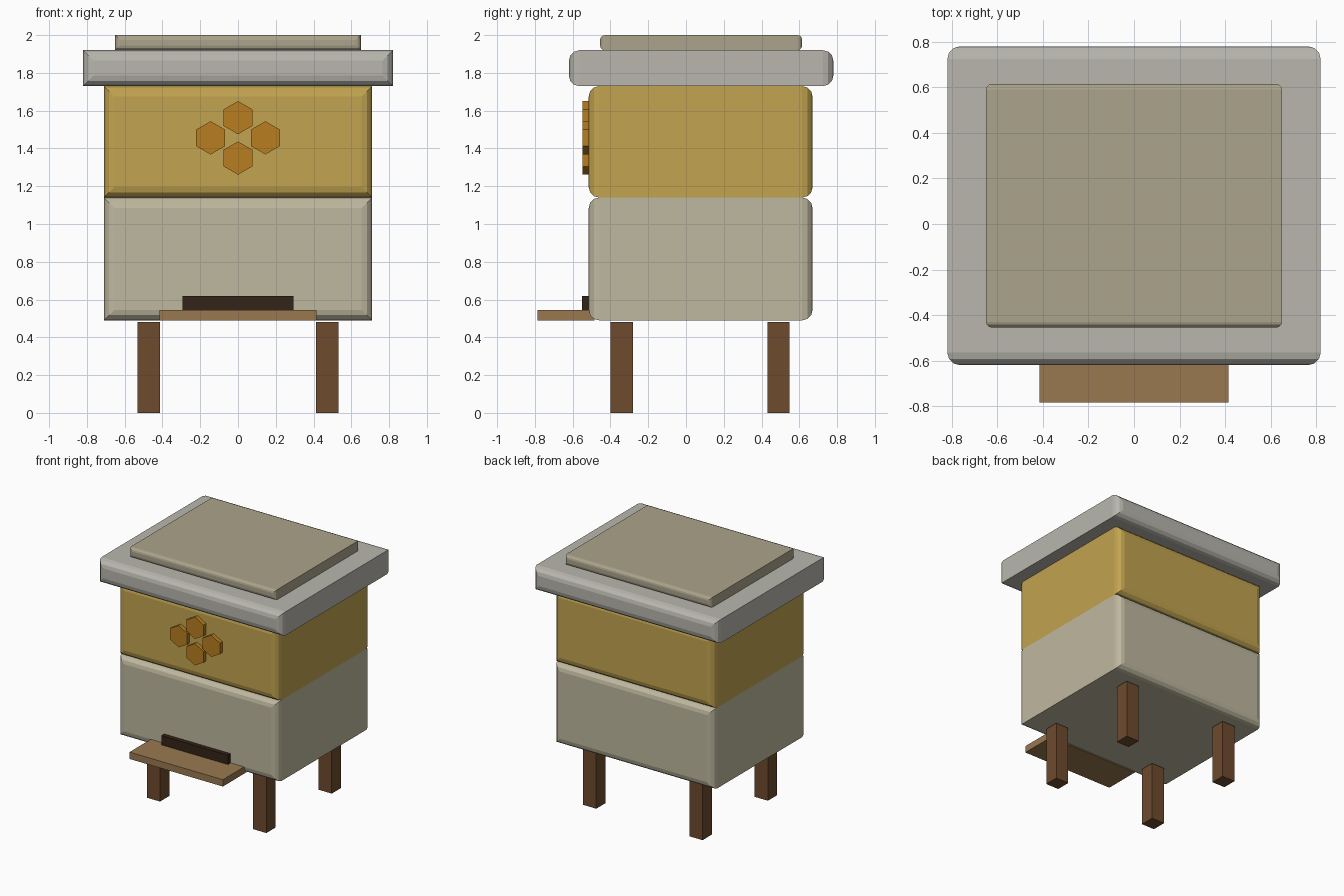
import bpy, bmesh
from math import sin, cos, pi, radians

if "Cube" in bpy.data.objects:
    bpy.data.objects.remove(bpy.data.objects["Cube"])


def material(name, rgb):
    m = bpy.data.materials.new(name)
    m.diffuse_color = (*rgb, 1)
    m.use_nodes = True
    m.node_tree.nodes["Principled BSDF"].inputs["Base Color"].default_value = m.diffuse_color
    return m


CREAM = material("cream_paint", (0.52, 0.48, 0.35))
GOLD = material("gold_paint", (0.54, 0.37, 0.08))
HONEY = material("honey", (0.48, 0.21, 0.015))
LID = material("lid_grey", (0.48, 0.47, 0.42))
CAP = material("cap_stone", (0.41, 0.37, 0.26))
BOARD = material("light_wood", (0.32, 0.19, 0.08))
WOOD = material("dark_wood", (0.155, 0.07, 0.027))
DARK = material("dark_slot", (0.033, 0.017, 0.009))


def loft(name, rings, mat):
    """Skin a list of equal-length (x, y, z) rings and cap both ends."""
    bm = bmesh.new()
    loops = [[bm.verts.new(p) for p in ring] for ring in rings]
    n = len(loops[0])
    for a, b in zip(loops, loops[1:]):
        for i in range(n):
            j = (i + 1) % n
            bm.faces.new((a[i], a[j], b[j], b[i]))
    bm.faces.new(loops[0])
    bm.faces.new(loops[-1])
    bmesh.ops.recalc_face_normals(bm, faces=bm.faces)
    me = bpy.data.meshes.new(name)
    bm.to_mesh(me)
    bm.free()
    me.materials.append(mat)
    ob = bpy.data.objects.new(name, me)
    bpy.context.collection.objects.link(ob)
    return ob


def slab(name, x, y, z, mat, r=0.0, seg=3):
    """Box whose front and back rims are rounded with mitred corners."""
    def ring(yy, inset):
        x0, x1, z0, z1 = x[0] + inset, x[1] - inset, z[0] + inset, z[1] - inset
        return [(x0, yy, z0), (x1, yy, z0), (x1, yy, z1), (x0, yy, z1)]
    if r == 0:
        return loft(name, [ring(y[0], 0), ring(y[1], 0)], mat)
    arc = [(r * (1 - cos(k * pi / 2 / seg)), r * (1 - sin(k * pi / 2 / seg)))
           for k in range(seg + 1)]
    rings = [ring(y[0] + d, i) for d, i in arc]
    rings += [ring(y[1] - d, i) for d, i in reversed(arc)]
    return loft(name, rings, mat)


# Stacked hive boxes and roof
slab("brood_box", (-0.71, 0.71), (-0.515, 0.67), (0.49, 1.14), CREAM, 0.055)
slab("honey_box", (-0.71, 0.71), (-0.515, 0.67), (1.14, 1.73), GOLD, 0.055)
slab("roof", (-0.82, 0.82), (-0.62, 0.78), (1.73, 1.92), LID, 0.055)
slab("roof_cap", (-0.65, 0.65), (-0.455, 0.615), (1.92, 2.0), CAP, 0.025)

# Landing board and entrance slot
slab("landing_board", (-0.415, 0.415), (-0.785, -0.485), (0.49, 0.545), BOARD)
slab("entrance_slot", (-0.295, 0.295), (-0.55, -0.49), (0.545, 0.62), DARK)

# Legs
for side, sx in (("left", -0.473), ("right", 0.473)):
    for end, y in (("front", -0.34), ("back", 0.49)):
        slab(f"{end}_{side}_leg", (sx - 0.059, sx + 0.059),
             (y - 0.059, y + 0.059), (0, 0.48), WOOD)

# Honeycomb cells on the front
for i, (cx, cz) in enumerate([(0, 1.563), (-0.145, 1.456), (0.145, 1.456), (0, 1.349)]):
    rings = [[(cx + 0.088 * sin(radians(60 * k)), y, cz + 0.088 * cos(radians(60 * k)))
              for k in range(6)] for y in (-0.547, -0.5)]
    loft(f"honeycomb_cell_{i + 1}", rings, HONEY)
